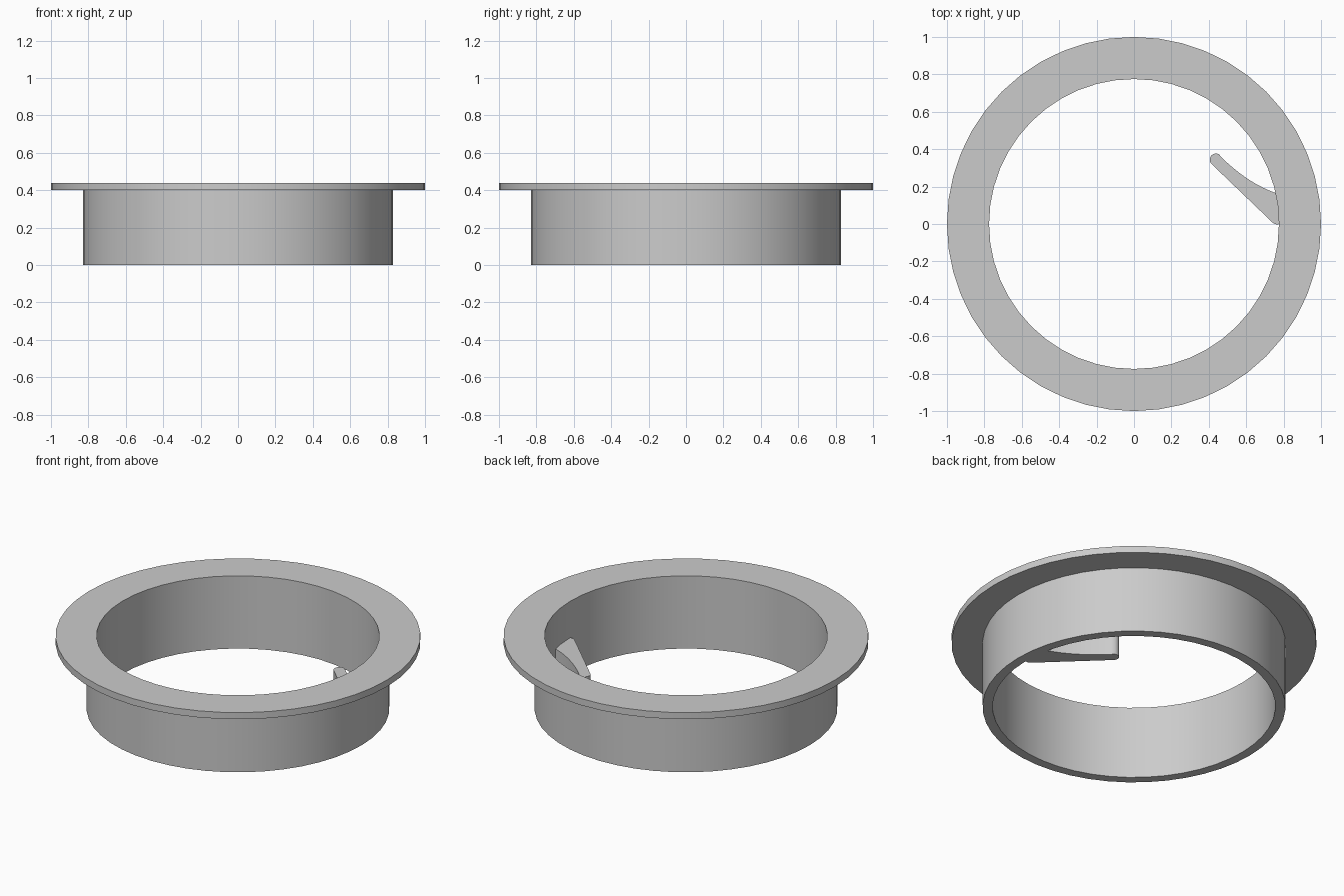
import bpy
import bmesh
from math import cos, sin, pi, radians
from mathutils import Vector

cube = bpy.data.objects.get("Cube")
if cube:
    bpy.data.objects.remove(cube, do_unlink=True)

grey = bpy.data.materials.new("plain grey")
grey.use_nodes = True
colour = (0.6, 0.6, 0.6, 1)
grey.diffuse_color = colour
grey.node_tree.nodes["Principled BSDF"].inputs["Base Color"].default_value = colour


def finish(bm, name):
    """Turn a bmesh into a named, shaded object."""
    bmesh.ops.recalc_face_normals(bm, faces=bm.faces)
    mesh = bpy.data.meshes.new(name)
    bm.to_mesh(mesh)
    bm.free()
    mesh.materials.append(grey)
    obj = bpy.data.objects.new(name, mesh)
    bpy.context.collection.objects.link(obj)
    bpy.ops.object.select_all(action="DESELECT")
    obj.select_set(True)
    bpy.context.view_layer.objects.active = obj
    bpy.ops.object.shade_smooth_by_angle(angle=radians(30))
    return obj


def lathe(name, profile, segments):
    """Revolve a closed (radius, height) profile about z."""
    bm = bmesh.new()
    rings = []
    for i in range(segments):
        a = 2 * pi * i / segments
        rings.append([bm.verts.new((r * cos(a), r * sin(a), z)) for r, z in profile])
    n = len(profile)
    for i, ring in enumerate(rings):
        following = rings[(i + 1) % segments]
        for j in range(n):
            k = (j + 1) % n
            bm.faces.new((ring[j], following[j], following[k], ring[k]))
    return finish(bm, name)


def extrude_outline(name, outline, height):
    """Raise a flat outline from the ground into a solid."""
    bm = bmesh.new()
    face = bm.faces.new([bm.verts.new((x, y, 0)) for x, y in outline])
    top = bmesh.ops.extrude_face_region(bm, geom=[face])
    verts = [g for g in top["geom"] if isinstance(g, bmesh.types.BMVert)]
    bmesh.ops.translate(bm, verts=verts, vec=(0, 0, height))
    return finish(bm, name)


def arc(centre, radius, start, end, steps):
    angles = [radians(start + (end - start) * i / steps) for i in range(steps + 1)]
    return [(centre[0] + radius * cos(a), centre[1] + radius * sin(a)) for a in angles]


# Tube with a wide flange round its top
lathe("flanged_ring", [(0.775, 0), (0.83, 0), (0.83, 0.4), (1, 0.4), (1, 0.44), (0.775, 0.44)], 48)

# Curved inner edge of the lever, from the wall to the tip
start, bend, end = Vector((0.79, 0.155)), Vector((0.62, 0.205)), Vector((0.462, 0.362))
curve = []
for i in range(11):
    t = i / 10
    p = start * (1 - t) ** 2 + bend * 2 * t * (1 - t) + end * t ** 2
    curve.append((p.x, p.y))

# Lever with a round tip, rooted in the wall
tip = arc((0.438, 0.344), 0.033, 50, 225, 10)
heel = arc((0.765, 0.033), 0.035, 225, 280, 4)
extrude_outline("inner_lever", curve + tip + heel + [(0.8, 0.0)], 0.22)
